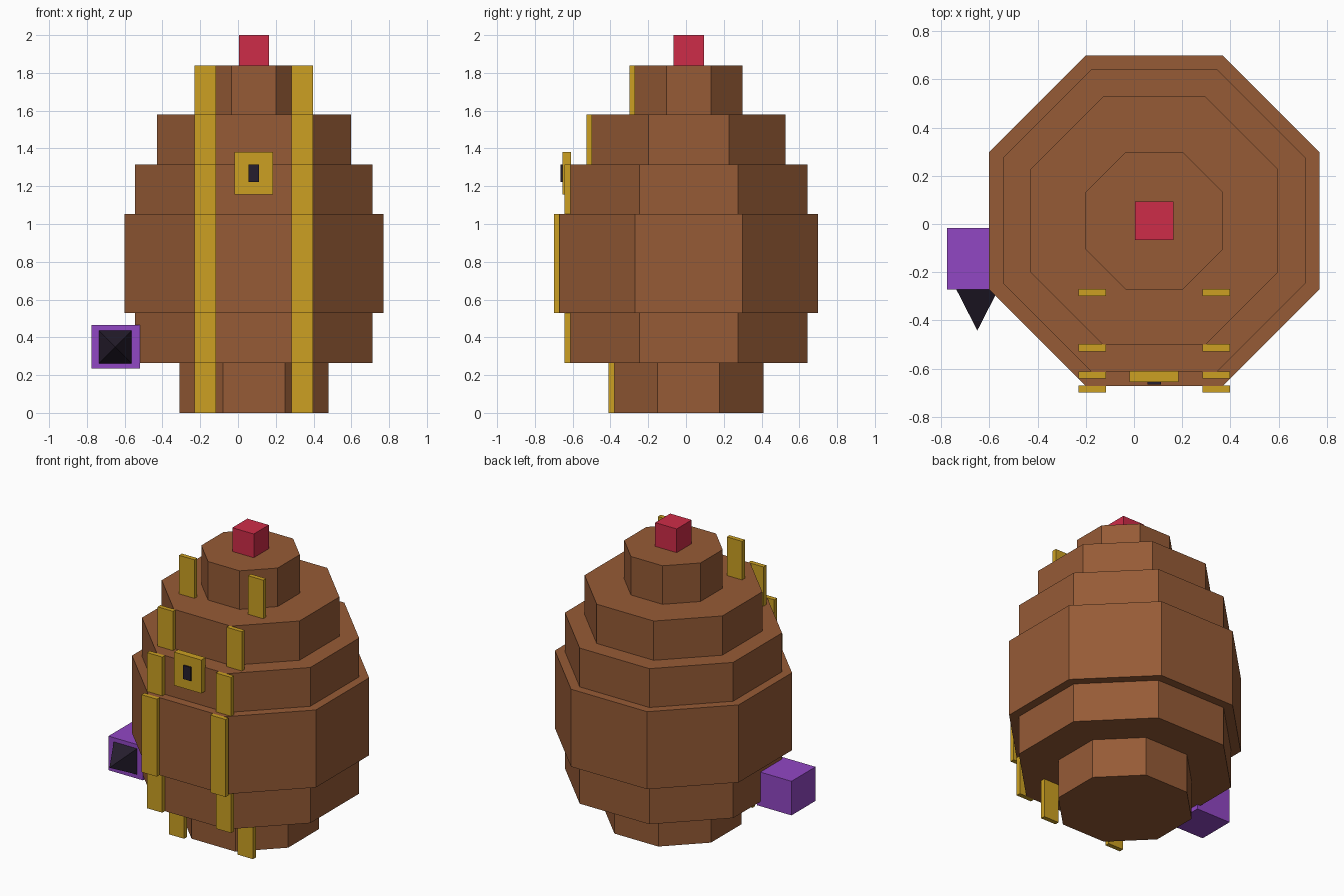
import bpy, bmesh, math
from mathutils import Matrix, Vector

if "Cube" in bpy.data.objects:
    bpy.data.objects.remove(bpy.data.objects["Cube"])

CX, CY = 0.084, 0.014  # barrel axis


def material(name, rgb):
    m = bpy.data.materials.new(name)
    lin = [((c / 255 + 0.055) / 1.055) ** 2.4 for c in rgb]
    m.diffuse_color = (*lin, 1)
    m.use_nodes = True
    m.node_tree.nodes["Principled BSDF"].inputs["Base Color"].default_value = m.diffuse_color
    return m


BROWN = material("brown wood", (150, 91, 54))
GOLD = material("gold", (204, 160, 34))
RED = material("red", (206, 44, 72))
PURPLE = material("purple", (145, 71, 196))
BLACK = material("dark violet black", (37, 29, 45))


def finish(name, bm, mat):
    me = bpy.data.meshes.new(name)
    bm.to_mesh(me)
    bm.free()
    me.materials.append(mat)
    ob = bpy.data.objects.new(name, me)
    bpy.context.collection.objects.link(ob)
    return ob


def box(name, lo, hi, mat):
    lo, hi = Vector(lo), Vector(hi)
    bm = bmesh.new()
    bmesh.ops.create_cube(bm, size=1, matrix=Matrix.Translation((lo + hi) / 2)
                          @ Matrix.Diagonal((*(hi - lo), 1)))
    return finish(name, bm, mat)


def prism(name, sides, r1, r2, depth, matrix, mat):
    # radii are measured to the flats
    k = 1 / math.cos(math.pi / sides)
    bm = bmesh.new()
    bmesh.ops.create_cone(bm, cap_ends=True, segments=sides, radius1=r1 * k,
                          radius2=r2 * k, depth=depth,
                          matrix=matrix @ Matrix.Rotation(math.pi / sides, 4, 'Z'))
    bmesh.ops.remove_doubles(bm, verts=bm.verts, dist=1e-5)
    return finish(name, bm, mat)


# stacked octagonal tiers, each with two gold strap pieces on its front
tiers = [(0, 0.265, 0.395), (0.265, 0.53, 0.628), (0.53, 1.053, 0.686),
         (1.053, 1.315, 0.628), (1.315, 1.58, 0.514), (1.58, 1.84, 0.285)]
for i, (z0, z1, r) in enumerate(tiers, 1):
    prism(f"body_tier_{i}", 8, r, r, z1 - z0,
          Matrix.Translation((CX, CY, (z0 + z1) / 2)), BROWN)
    front = CY - r
    for side, x in (("left", CX - 0.257), ("right", CX + 0.257)):
        box(f"strap_{side}_{i}", (x - 0.057, front - 0.028, z0),
            (x + 0.057, front + 0.002, z1), GOLD)

# buckle plate with dark slot
box("buckle", (-0.019, -0.655, 1.155), (0.185, -0.61, 1.38), GOLD)
box("buckle_slot", (0.056, -0.665, 1.222), (0.112, -0.654, 1.314), BLACK)

# red knob on top
box("top_knob", (0.004, -0.066, 1.84), (0.164, 0.094, 2.0), RED)

# purple block with a dark spike pointing forward
box("side_block", (-0.776, -0.272, 0.234), (-0.52, -0.016, 0.464), PURPLE)
prism("spike", 4, 0.087, 0, 0.17,
      Matrix.Translation((-0.65, -0.357, 0.349)) @ Matrix.Rotation(math.pi / 2, 4, 'X'), BLACK)
